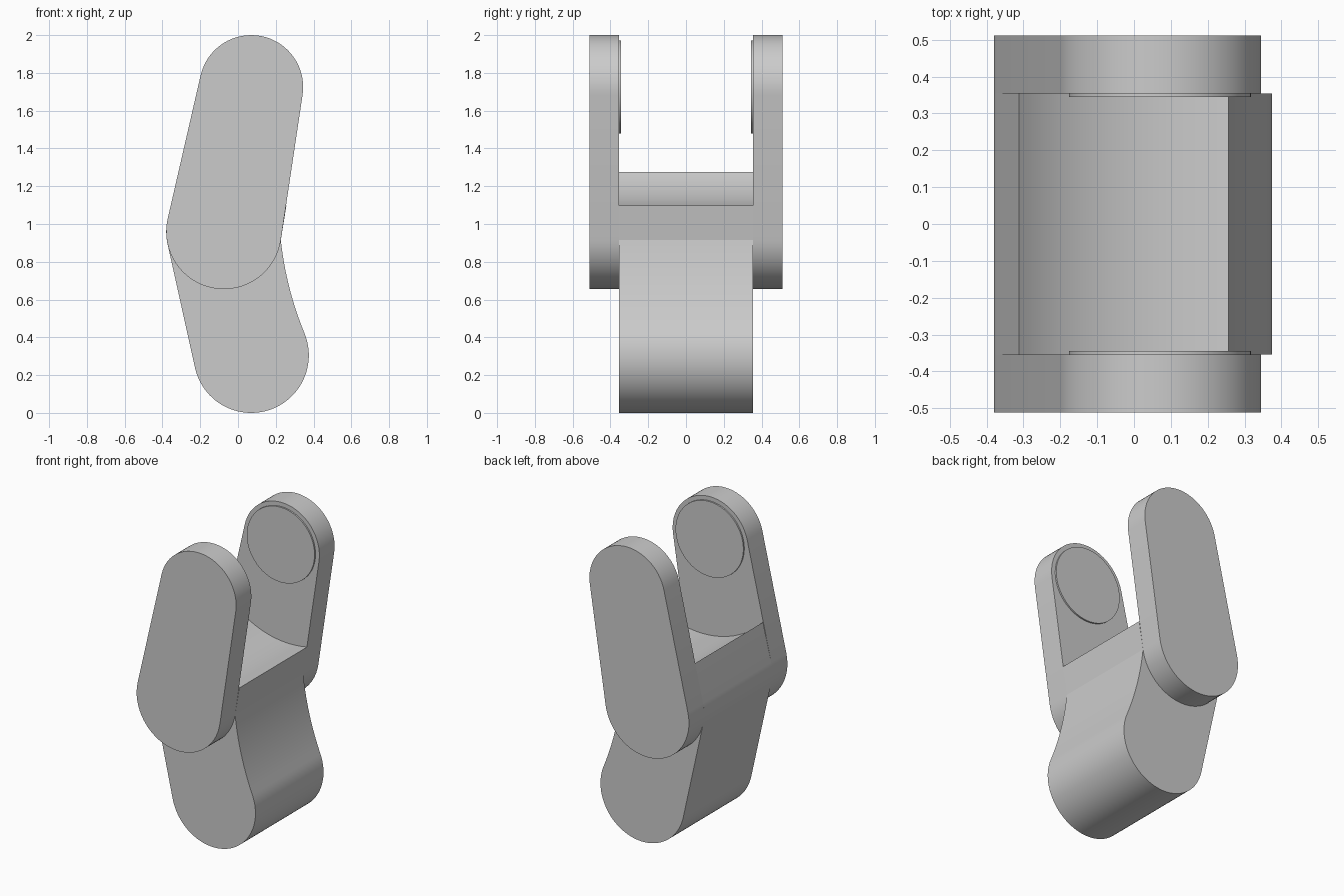
import bpy, bmesh
from math import radians, degrees, cos, sin, atan2, asin, hypot

if "Cube" in bpy.data.objects:
    bpy.data.objects.remove(bpy.data.objects["Cube"])

TOP = (0.07, 1.725, 0.275)     # x, z, radius of the fork tip
MID = (-0.075, 0.96, 0.305)    # elbow
LOW = (0.07, 0.305, 0.305)     # lower knuckle
INNER, OUTER = 0.354, 0.512


def arc(cx, cz, r, a0, a1, n=32):
    """Points on an arc in the XZ plane, angles in degrees."""
    steps = [radians(a0 + (a1 - a0) * i / n) for i in range(n + 1)]
    return [(cx + r * cos(a), cz + r * sin(a)) for a in steps]


def tangents(low, high):
    """Normal angles of the right and left lines hugging two circles."""
    dx, dz = high[0] - low[0], high[1] - low[1]
    axis = degrees(atan2(dz, dx))
    taper = degrees(asin((low[2] - high[2]) / hypot(dx, dz)))
    return axis - 90 + taper, axis + 90 - taper


def extrude(name, profile, y0, y1):
    """Prism of an XZ profile between two y positions."""
    bm = bmesh.new()
    face = bm.faces.new([bm.verts.new((x, y0, z)) for x, z in profile])
    new = bmesh.ops.extrude_face_region(bm, geom=[face])["geom"]
    verts = [v for v in new if isinstance(v, bmesh.types.BMVert)]
    bmesh.ops.translate(bm, verts=verts, vec=(0, y1 - y0, 0))
    bmesh.ops.recalc_face_normals(bm, faces=bm.faces)
    mesh = bpy.data.meshes.new(name)
    bm.to_mesh(mesh)
    bm.free()
    ob = bpy.data.objects.new(name, mesh)
    bpy.context.collection.objects.link(ob)
    bpy.ops.object.select_all(action='DESELECT')
    ob.select_set(True)
    bpy.context.view_layer.objects.active = ob
    bpy.ops.object.shade_smooth_by_angle(angle=radians(11))
    return ob


right, left = tangents(MID, TOP)
_, low_left = tangents(LOW, MID)

# Fork side plates with a raised round pad on each inner face
plate = arc(*TOP, right, left) + arc(*MID, left, right + 360)
pad = arc(TOP[0], TOP[1], 0.247, 0, 360, 64)[:-1]
for side, s in (("front", -1), ("back", 1)):
    extrude(side + "_fork_plate", plate, s * INNER, s * OUTER)
    extrude(side + "_pivot_pad", pad, s * 0.344, s * (INNER + 0.01))

# Central body: knuckle, concave inner bend, elbow and scooped top
p0, p1, p2 = (0.353, 0.419), (0.254, 0.66), arc(*MID, right, right, 1)[0]
bend = [tuple((1 - t) ** 2 * a + 2 * t * (1 - t) * b + t * t * c
              for a, b, c in zip(p0, p1, p2))
        for t in (i / 16 for i in range(1, 17))]
cx, cz, r = 0.13, 1.694, 0.609
scoop = arc(cx, cz, r, degrees(atan2(1.10 - cz, 0.256 - cx)),
            degrees(atan2(1.275 - cz, -0.312 - cx)), 24)
body = (arc(*LOW, low_left, 382, 48) if low_left > 180 else
        arc(*LOW, low_left + 0, 382, 48))
body += bend + scoop + arc(*MID, left, low_left, 10)
extrude("link_body", body, -INNER, INNER)
